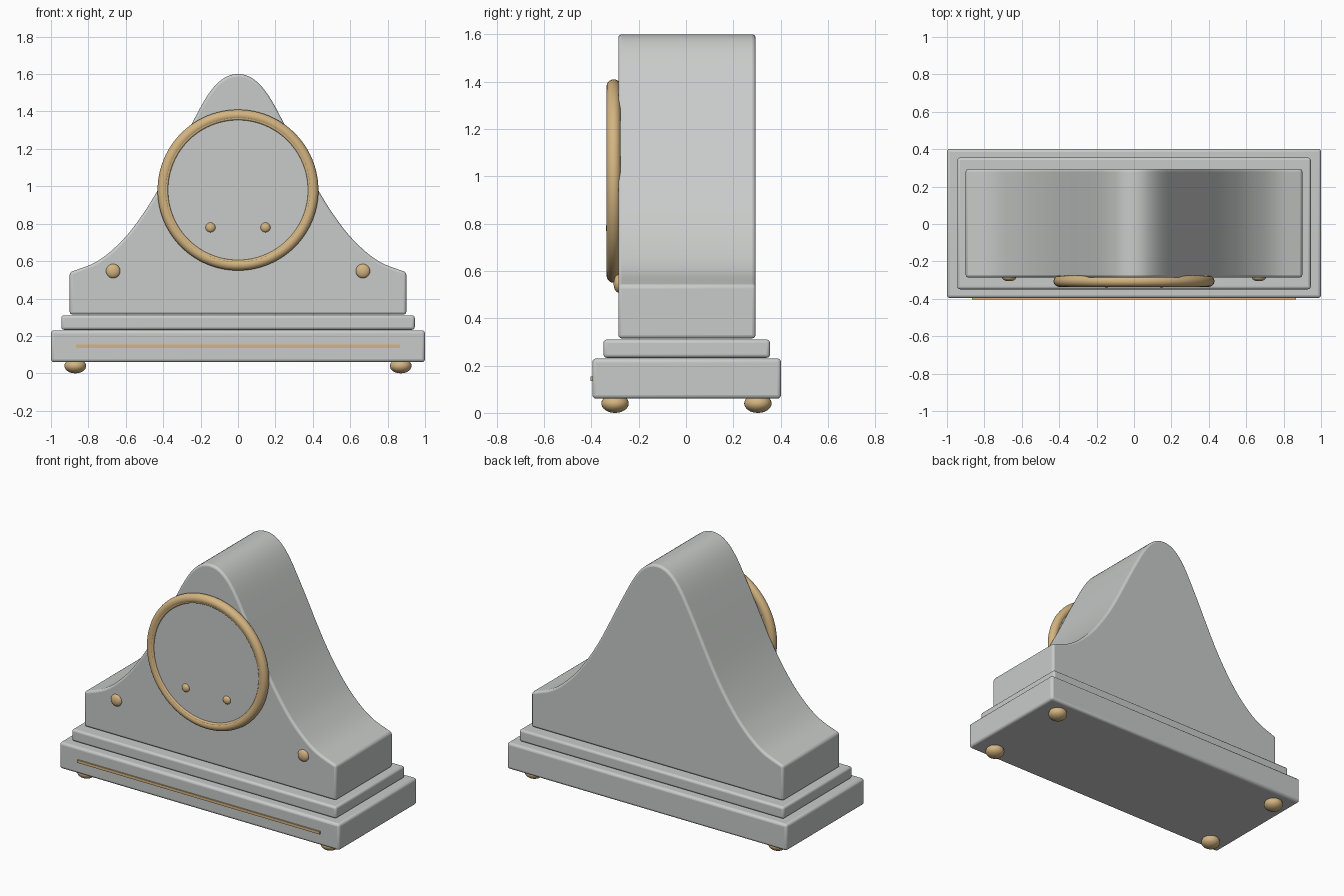
import bpy, bmesh, math
from mathutils import Vector, Matrix

if "Cube" in bpy.data.objects:
    bpy.data.objects.remove(bpy.data.objects["Cube"], do_unlink=True)


def material(name, rgb):
    m = bpy.data.materials.new(name)
    m.use_nodes = True
    m.diffuse_color = (*rgb, 1)
    m.node_tree.nodes["Principled BSDF"].inputs["Base Color"].default_value = (*rgb, 1)
    return m


GREY = material("pale grey", (0.58, 0.60, 0.585))
GOLD = material("warm brass", (0.66, 0.46, 0.22))


def finish(name, bm, mat, bevel=0):
    bmesh.ops.recalc_face_normals(bm, faces=bm.faces)
    mesh = bpy.data.meshes.new(name)
    bm.to_mesh(mesh)
    bm.free()
    mesh.materials.append(mat)
    ob = bpy.data.objects.new(name, mesh)
    bpy.context.collection.objects.link(ob)
    bpy.ops.object.select_all(action="DESELECT")
    ob.select_set(True)
    bpy.context.view_layer.objects.active = ob
    if bevel:
        mod = ob.modifiers.new("rounded edges", "BEVEL")
        mod.width = bevel
        mod.segments = 3
        mod.limit_method = "ANGLE"
        mod.angle_limit = math.radians(35)
    bpy.ops.object.shade_smooth_by_angle(angle=math.radians(35))
    return ob


def box(name, x, y0, y1, z0, z1, mat, bevel=0):
    bm = bmesh.new()
    bmesh.ops.create_cube(bm, size=1)
    bmesh.ops.scale(bm, vec=(2 * x, y1 - y0, z1 - z0), verts=bm.verts)
    bmesh.ops.translate(bm, vec=(0, (y0 + y1) / 2, (z0 + z1) / 2), verts=bm.verts)
    return finish(name, bm, mat, bevel)


def ellipsoid(name, centre, radii, mat):
    bm = bmesh.new()
    bmesh.ops.create_uvsphere(bm, u_segments=32, v_segments=16, radius=1)
    bmesh.ops.scale(bm, vec=radii, verts=bm.verts)
    bmesh.ops.translate(bm, vec=centre, verts=bm.verts)
    return finish(name, bm, mat)


def lathe(name, profile, z, mat, closed):
    """Spin (radius, y) points around a front-to-back axis at height z."""
    bm = bmesh.new()
    vs = [bm.verts.new((r, y, z)) for r, y in profile]
    edges = [bm.edges.new(p) for p in zip(vs, vs[1:])]
    if closed:
        edges.append(bm.edges.new((vs[-1], vs[0])))
    bmesh.ops.spin(bm, geom=vs + edges, cent=(0, 0, z), axis=(0, 1, 0),
                   angle=math.tau, steps=96, use_merge=True)
    bmesh.ops.remove_doubles(bm, verts=bm.verts, dist=1e-5)
    return finish(name, bm, mat)


def smooth_path(pts, steps=6):
    """Catmull-Rom curve through the points."""
    p = [Vector(q) for q in pts]
    p = [2 * p[0] - p[1]] + p + [Vector((-p[-2].x, p[-2].y))]
    out = []
    for a, b, c, d in zip(p, p[1:], p[2:], p[3:]):
        for i in range(steps):
            t = i / steps
            out.append(0.5 * (2 * b + (c - a) * t + (2 * a - 5 * b + 4 * c - d) * t ** 2
                              + (3 * b - a - 3 * c + d) * t ** 3))
    return out + [p[-2]]


# Stepped plinth
box("base", 1.0, -0.396, 0.402, 0.06, 0.23, GREY, 0.016)
box("middle_tier", 0.945, -0.349, 0.355, 0.233, 0.31, GREY, 0.014)
box("base_inlay", 0.866, -0.404, -0.395, 0.135, 0.153, GOLD)

# Bell-shaped case, extruded from a mirrored outline
half = smooth_path([(0.9, 0.54), (0.76, 0.595), (0.65, 0.68), (0.545, 0.80),
                    (0.42, 0.995), (0.257, 1.315), (0.16, 1.49), (0.08, 1.575), (0, 1.6)])
outline = [Vector((0.9, 0.315))] + half
outline += [Vector((-p.x, p.y)) for p in reversed(outline[:-1])]
bm = bmesh.new()
face = bm.faces.new([bm.verts.new((p.x, -0.286, p.y)) for p in outline])
back = bmesh.ops.extrude_face_region(bm, geom=[face])["geom"]
bmesh.ops.translate(bm, vec=(0, 0.58, 0),
                    verts=[g for g in back if isinstance(g, bmesh.types.BMVert)])
finish("case", bm, GREY, 0.014)

# Dial and its round bezel with a thin inner ring
DIAL_Z = 0.98
lathe("dial", [(0, -0.322), (0.385, -0.322), (0.385, -0.28), (0, -0.28)], DIAL_Z, GREY, False)


def ring(name, major, minor, y):
    loop = [math.tau * i / 20 for i in range(20)]
    lathe(name, [(major + minor * math.cos(a), y + minor * math.sin(a)) for a in loop],
          DIAL_Z, GOLD, True)


ring("bezel", 0.4, 0.03, -0.306)
ring("bezel_inner_ring", 0.384, 0.01, -0.322)

# Mirrored brass details
for side, s in (("left", 1), ("right", -1)):
    ellipsoid(f"winding_stud_{side}", (0.147 * s, -0.322, 0.78), (0.026, 0.017, 0.026), GOLD)
    ellipsoid(f"case_stud_{side}", (0.668 * s, -0.286, 0.547), (0.038, 0.02, 0.038), GOLD)
    for end, y in (("front", -0.3), ("back", 0.304)):
        ellipsoid(f"foot_{end}_{side}", (0.87 * s, y, 0.04), (0.058, 0.058, 0.04), GOLD)
